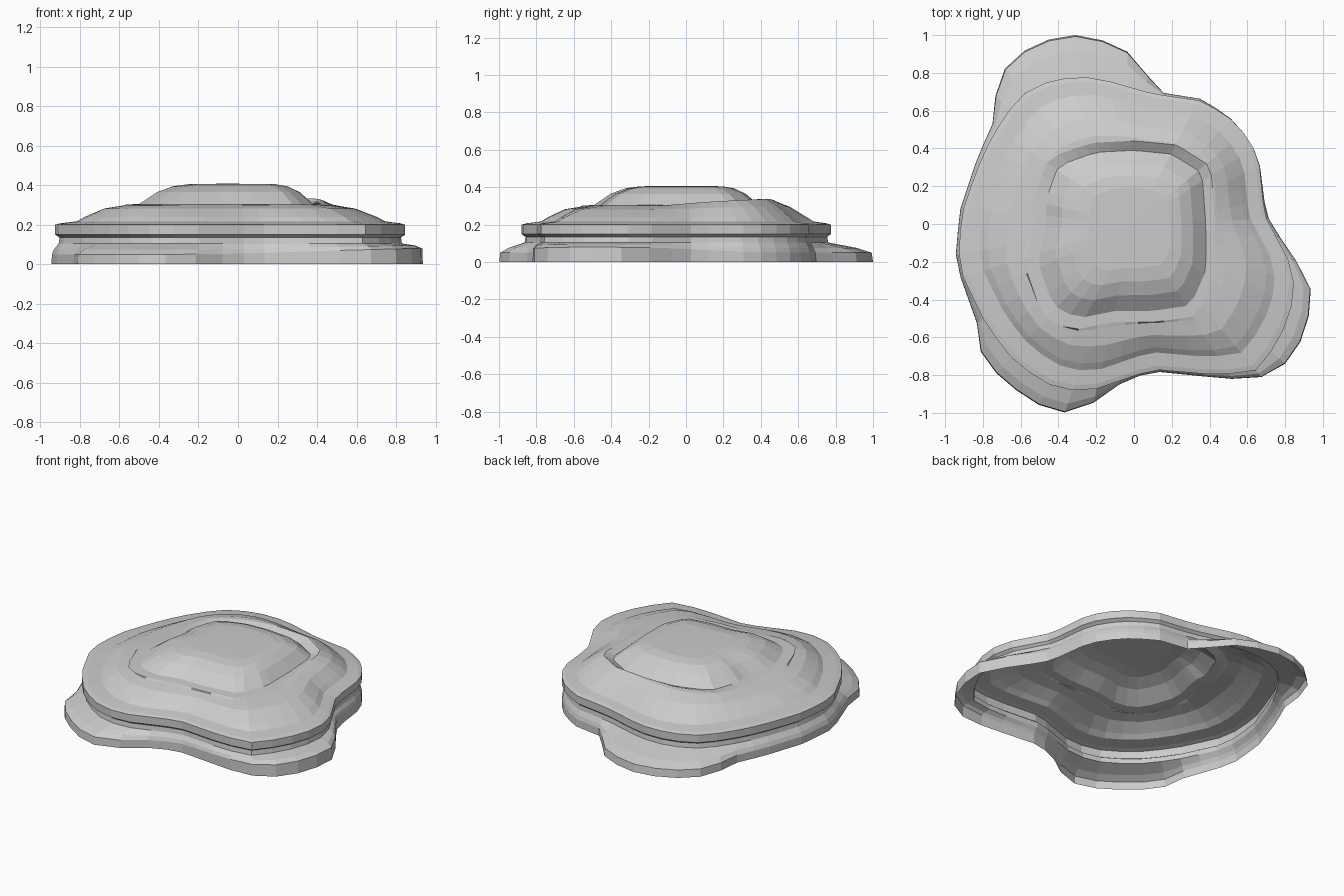
import bpy, math

if "Cube" in bpy.data.objects:
    bpy.data.objects.remove(bpy.data.objects["Cube"])

N = 48

# Plan outlines as (x, y): spreading foot, main slab, and raised dome
FOOT = [(.70, .05), (.66, .36), (.55, .53), (.37, .66), (.12, .70), (.02, .88),
        (-.10, .95), (-.25, 1.0), (-.40, 1.0), (-.64, .89), (-.73, .75), (-.74, .55),
        (-.83, .35), (-.92, .08), (-.945, -.15), (-.93, -.25), (-.83, -.53), (-.83, -.65),
        (-.70, -.83), (-.50, -.96), (-.36, -1.0), (-.22, -.95), (-.05, -.83), (.10, -.78),
        (.40, -.81), (.58, -.825), (.74, -.80), (.86, -.68), (.92, -.52), (.945, -.37),
        (.90, -.25), (.81, -.13)]
SLAB = [(.69, .05), (.66, .36), (.55, .53), (.37, .65), (.10, .69), (-.20, .775),
        (-.35, .775), (-.50, .74), (-.60, .68), (-.70, .55), (-.80, .37), (-.90, .10),
        (-.93, -.10), (-.92, -.25), (-.80, -.50), (-.68, -.68), (-.50, -.83), (-.37, -.88),
        (-.22, -.88), (.10, -.77), (.45, -.80), (.64, -.78), (.77, -.62), (.84, -.42),
        (.85, -.25)]
DOME = [(.38, 0), (.36, .27), (.20, .37), (0, .39), (-.20, .38), (-.40, .31),
        (-.47, .12), (-.46, .02), (-.51, -.20), (-.43, -.43), (-.30, -.50), (-.10, -.46),
        (.10, -.46), (.30, -.43), (.38, -.25)]


def radii(points):
    """Radius of a closed outline along N equally spaced directions."""
    out = []
    for i in range(N):
        t = 2 * math.pi * (i + .3) / N
        c, s = math.cos(t), math.sin(t)
        for (x0, y0), (x1, y1) in zip(points, points[1:] + points[:1]):
            a, b = c * y0 - s * x0, c * y1 - s * x1
            if a <= 0 < b:
                k = a / (a - b)
                out.append(c * (x0 + k * (x1 - x0)) + s * (y0 + k * (y1 - y0)))
                break
    return out


def mix(a, b, k):
    return [p + (q - p) * k for p, q in zip(a, b)]


def scale(a, k):
    return [p * k for p in a]


foot, slab, dome = radii(FOOT), radii(SLAB), radii(DOME)
waist = [min(.98 * s, f - .02) for s, f in zip(slab, foot)]
angles = [2 * math.pi * (i + .3) / N for i in range(N)]
right = [max(0, math.cos(t + .5)) ** 3 for t in angles]
back = [max(0, math.sin(t + .3)) for t in angles]
inner = scale(slab, .88)


def level(z):
    return [z] * N


# Rings from the ground to the crown: radii and heights
rings = [
    (foot, level(0)),
    (mix(foot, waist, .03), [.05 + .03 * r for r in right]),
    (mix(foot, waist, .35), [.075 + .02 * r for r in right]),
    (waist, level(.105)),
    (scale(waist, .995), level(.135)),
    (slab, level(.15)),
    (slab, level(.2)),
    (mix(slab, inner, .25), level(.207)),
    (inner, level(.217)),
    (mix(inner, dome, .12), level(.24)),
    (mix(inner, dome, .42), [.282 + .015 * b for b in back]),
    (mix(inner, dome, .72), [.297 + .04 * b for b in back]),
    (scale(dome, 1.13), [.302 + .036 * b for b in back]),
    (dome, level(.305)),
    (scale(dome, .82), level(.365)),
    (scale(dome, .66), level(.394)),
    (scale(dome, .5), level(.405)),
]

# Loft an open-bottomed shell
verts, faces = [], []
for rs, zs in rings:
    verts += [(r * math.cos(t), r * math.sin(t), z) for r, z, t in zip(rs, zs, angles)]
for j in range(len(rings) - 1):
    for i in range(N):
        k = (i + 1) % N
        faces.append((j * N + i, j * N + k, (j + 1) * N + k, (j + 1) * N + i))
tip, last = len(verts), (len(rings) - 1) * N
verts.append((-.06, -.03, .408))
faces += [(last + i, last + (i + 1) % N, tip) for i in range(N)]

mesh = bpy.data.meshes.new("layered_rock_mound")
mesh.from_pydata(verts, [], faces)
mesh.update()
bpy.context.collection.objects.link(bpy.data.objects.new("layered_rock_mound", mesh))
